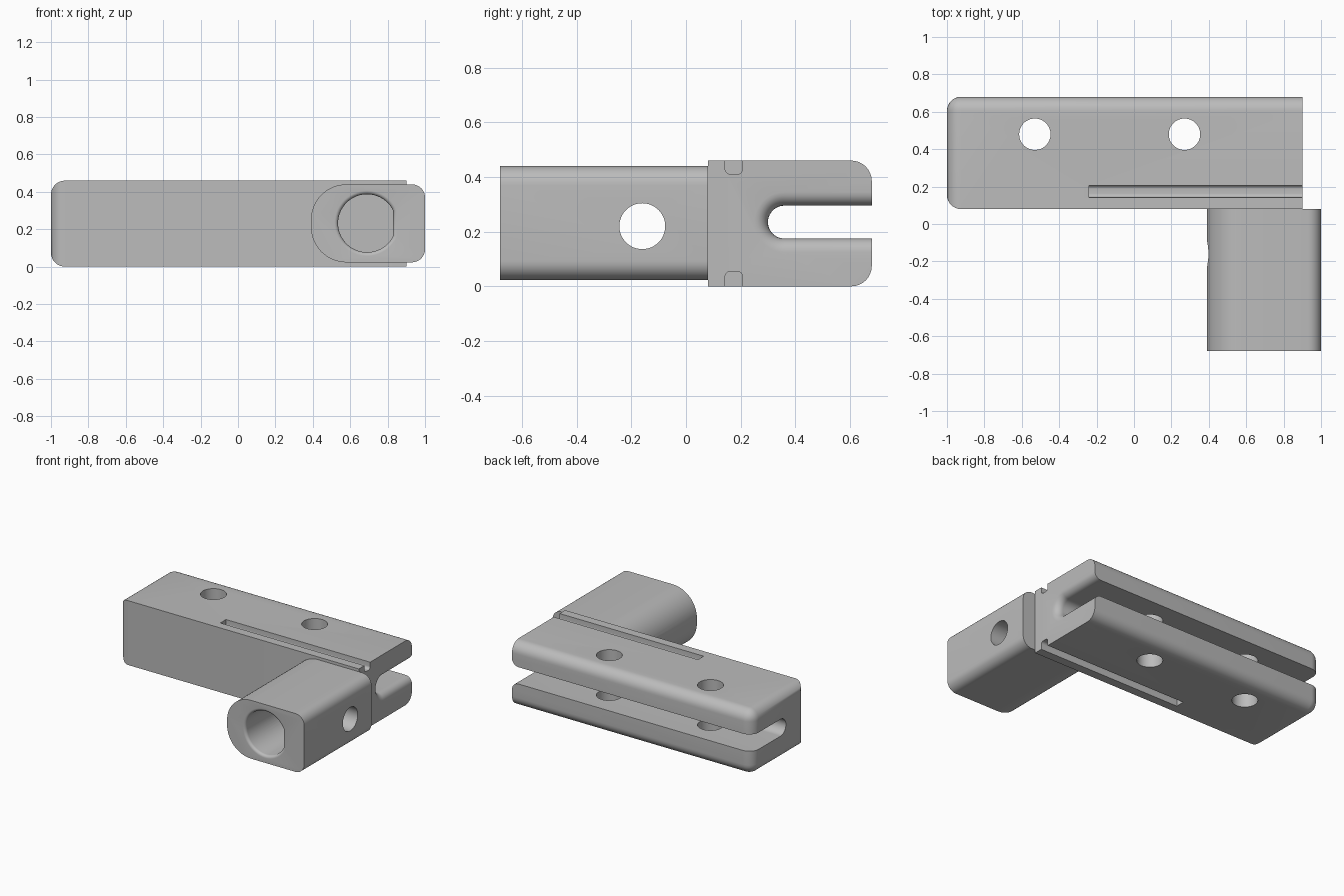
import bpy, bmesh, math
from mathutils import Vector

if "Cube" in bpy.data.objects:
    bpy.data.objects.remove(bpy.data.objects["Cube"], do_unlink=True)

grey = bpy.data.materials.new("plain grey")
grey.use_nodes = True
grey.diffuse_color = (0.5, 0.5, 0.5, 1)
grey.node_tree.nodes["Principled BSDF"].inputs["Base Color"].default_value = (0.5, 0.5, 0.5, 1)


def add_object(name, bm):
    bmesh.ops.recalc_face_normals(bm, faces=bm.faces)
    mesh = bpy.data.meshes.new(name)
    bm.to_mesh(mesh)
    bm.free()
    mesh.materials.append(grey)
    obj = bpy.data.objects.new(name, mesh)
    bpy.context.collection.objects.link(obj)
    return obj


def box(name, low, high, radius=0, rounded=None):
    """Box between two corners; edges picked by the rule are rounded."""
    bm = bmesh.new()
    bmesh.ops.create_cube(bm, size=1)
    low, high = Vector(low), Vector(high)
    for v in bm.verts:
        v.co = Vector([low[i] + (v.co[i] + 0.5) * (high[i] - low[i]) for i in range(3)])
    if rounded:
        edges = [e for e in bm.edges if rounded(*[v.co for v in e.verts])]
        bmesh.ops.bevel(bm, geom=edges, offset=radius, segments=8,
                        profile=0.5, affect='EDGES')
    return add_object(name, bm)


def loft(name, axis, sections):
    """Solid through (position, outline) sections along the x, y or z axis."""
    place = {'x': lambda p, a, b: (p, a, b),
             'y': lambda p, a, b: (a, p, b),
             'z': lambda p, a, b: (a, b, p)}[axis]
    bm = bmesh.new()
    rings = [[bm.verts.new(place(p, a, b)) for a, b in pts] for p, pts in sections]
    n = len(rings[0])
    for r, s in zip(rings, rings[1:]):
        for i in range(n):
            j = (i + 1) % n
            bm.faces.new((r[i], r[j], s[j], s[i]))
    bm.faces.new(rings[0])
    bm.faces.new(rings[-1])
    return add_object(name, bm)


def arc(ca, cb, r, start, end, steps=32):
    angles = [math.radians(start + (end - start) * i / steps) for i in range(steps + 1)]
    return [(ca + r * math.cos(t), cb + r * math.sin(t)) for t in angles]


def circle(ca, cb, r):
    return arc(ca, cb, r, 0, 360, 48)[:-1]


def rounded_rect(a0, a1, b0, b1, left_r, right_r):
    return (arc(a1 - right_r, b1 - right_r, right_r, 0, 90, 8)
            + arc(a0 + left_r, b1 - left_r, left_r, 90, 180, 16)
            + arc(a0 + left_r, b0 + left_r, left_r, 180, 270, 16)
            + arc(a1 - right_r, b0 + right_r, right_r, 270, 360, 8))


def cut(target, cutter):
    mod = target.modifiers.new("cut", 'BOOLEAN')
    mod.operation = 'DIFFERENCE'
    mod.solver = 'EXACT'
    mod.object = cutter
    bpy.context.view_layer.objects.active = target
    bpy.ops.object.modifier_apply(modifier=mod.name)
    bpy.data.objects.remove(cutter, do_unlink=True)


def flare(start, radius, direction):
    """Positions and growth of a rounded mouth that ends at the given face."""
    steps = [math.radians(15 * i) for i in range(7)]
    return [(start - direction * radius * (1 - math.sin(t)), radius * (1 - math.cos(t)))
            for t in steps]


# Main bar, rounded at its closed end and along its back
BACK, END, FRONT, OPEN, TOP = 0.68, -1.0, 0.08, 0.9, 0.46


def bar_rule(p, q):
    at_end = abs(p.x - END) < 0.01 and abs(q.x - END) < 0.01
    along_back = min(p.y, q.y) > BACK - 0.01 and abs(p.z - q.z) < 0.01
    return at_end or along_back


bar = box("main_bar", (END, FRONT, 0), (OPEN, BACK, TOP), 0.075, bar_rule)


# Long slot through the back, with a rounded mouth at the open end
def slot_outline(grow):
    r = 0.06 + grow
    return [(1, 0.235 - r)] + [(1, 0.235 + r)] + arc(0.36, 0.235, r, 90, 270)


mouth = [(p, slot_outline(g)) for p, g in flare(OPEN, 0.05, 1)]
cut(bar, loft("slot_cutter", 'x',
              [(-1.2, slot_outline(0))] + mouth + [(1.1, slot_outline(0.05))]))

# Two bolt holes
for x in (-0.53, 0.27):
    cut(bar, loft("bolt_cutter", 'z', [(-0.1, circle(x, 0.48, 0.084)),
                                       (0.6, circle(x, 0.48, 0.084))]))

# Shallow grooves above and below, with rounded floors
for z0, z1, floor in ((TOP - 0.05, 0.6, TOP - 0.05), (-0.1, 0.055, 0.055)):
    cut(bar, box("groove_cutter", (-0.24, 0.143, z0), (1.1, 0.207, z1), 0.02,
                 lambda p, q: abs(p.z - floor) < 0.01 and abs(q.z - floor) < 0.01
                 and abs(p.y - q.y) < 0.01))

# Side arm with one broad rounded flank
section = rounded_rect(0.39, 1.0, 0.023, 0.44, 0.19, 0.07)
arm = loft("side_arm", 'y', [(-0.68, section), (FRONT, section)])


# Blind bore with one flat side and a softened rim
def bore_outline(grow):
    r = 0.155 + grow
    half = math.degrees(math.acos((0.14 + grow) / r))
    return arc(0.69, 0.232, r, half, 360 - half, 48)


rim = [(p, bore_outline(g)) for p, g in flare(-0.68, 0.02, -1)]
cut(arm, loft("bore_cutter", 'y',
              [(0.0, bore_outline(0))] + rim + [(-0.8, bore_outline(0.02))]))

# Cross pin hole through the arm
cut(arm, loft("pin_cutter", 'x', [(0.2, circle(-0.16, 0.22, 0.084)),
                                  (1.2, circle(-0.16, 0.22, 0.084))]))

# Smooth curved areas while keeping edges crisp
bpy.ops.object.select_all(action='DESELECT')
for obj in (bar, arm):
    obj.select_set(True)
bpy.context.view_layer.objects.active = bar
bpy.ops.object.shade_smooth_by_angle(angle=math.radians(30))
